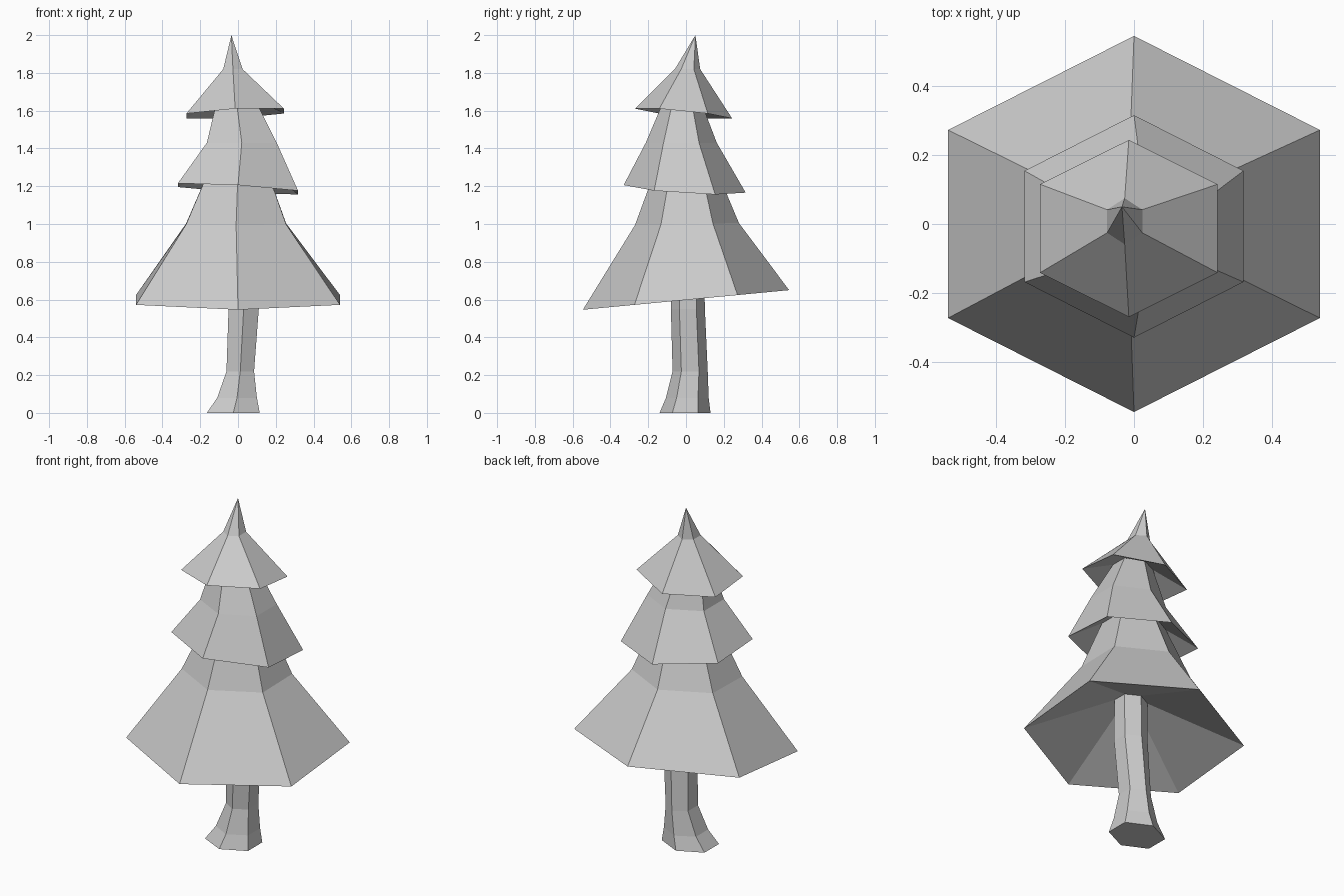
import bpy, bmesh

if "Cube" in bpy.data.objects:
    bpy.data.objects.remove(bpy.data.objects["Cube"])


def ring(bm, cx, cy, rx, ry, z, tx=0.0, ty=0.0):
    """Six-sided ring with points on the y axis, tilted by slopes tx and ty."""
    shape = [(0, -1), (1, -.5), (1, .5), (0, 1), (-1, .5), (-1, -.5)]
    return [bm.verts.new((cx + u * rx, cy + v * ry, z + tx * u * rx + ty * v * ry))
            for u, v in shape]


def loft(name, sections, tip=None, cap_bottom=False):
    """Skin consecutive six-sided rings, optionally closing to a point."""
    bm = bmesh.new()
    rings = [ring(bm, *s) for s in sections]
    for a, b in zip(rings, rings[1:]):
        for i in range(6):
            j = (i + 1) % 6
            bm.faces.new((a[i], a[j], b[j], b[i]))
    if cap_bottom:
        bm.faces.new(rings[0][::-1])
    if tip:
        t = bm.verts.new(tip)
        for i in range(6):
            bm.faces.new((rings[-1][i], rings[-1][(i + 1) % 6], t))
    me = bpy.data.meshes.new(name)
    bm.to_mesh(me)
    bm.free()
    ob = bpy.data.objects.new(name, me)
    bpy.context.collection.objects.link(ob)
    return ob


trunk_top = (.03, .01, .08, .085, .80)

# Trunk with flared foot
loft("trunk", [
    (-.025, -.005, .14, .135, 0),
    (-.005, .007, .105, .113, .08),
    (.012, .022, .073, .093, .22),
    (.03, .01, .08, .09, .55),
    trunk_top,
], cap_bottom=True)

# Foliage: each tier is a hollowed underside, wide rim, shoulder and neck
loft("foliage", [
    trunk_top,
    (0, 0, .54, .546, .598, 0, .095),
    (-.01, .005, .265, .275, 1.0, 0, .02),
    (0, 0, .155, .165, 1.28),
    (0, -.007, .318, .323, 1.186, -.062, -.062),
    (.02, -.025, .185, .188, 1.43),
    (-.01, -.02, .10, .095, 1.66),
    (-.015, -.013, .258, .257, 1.585, .05, -.1),
    (-.027, .008, .051, .067, 1.82),
], tip=(-.035, .05, 2.0))
